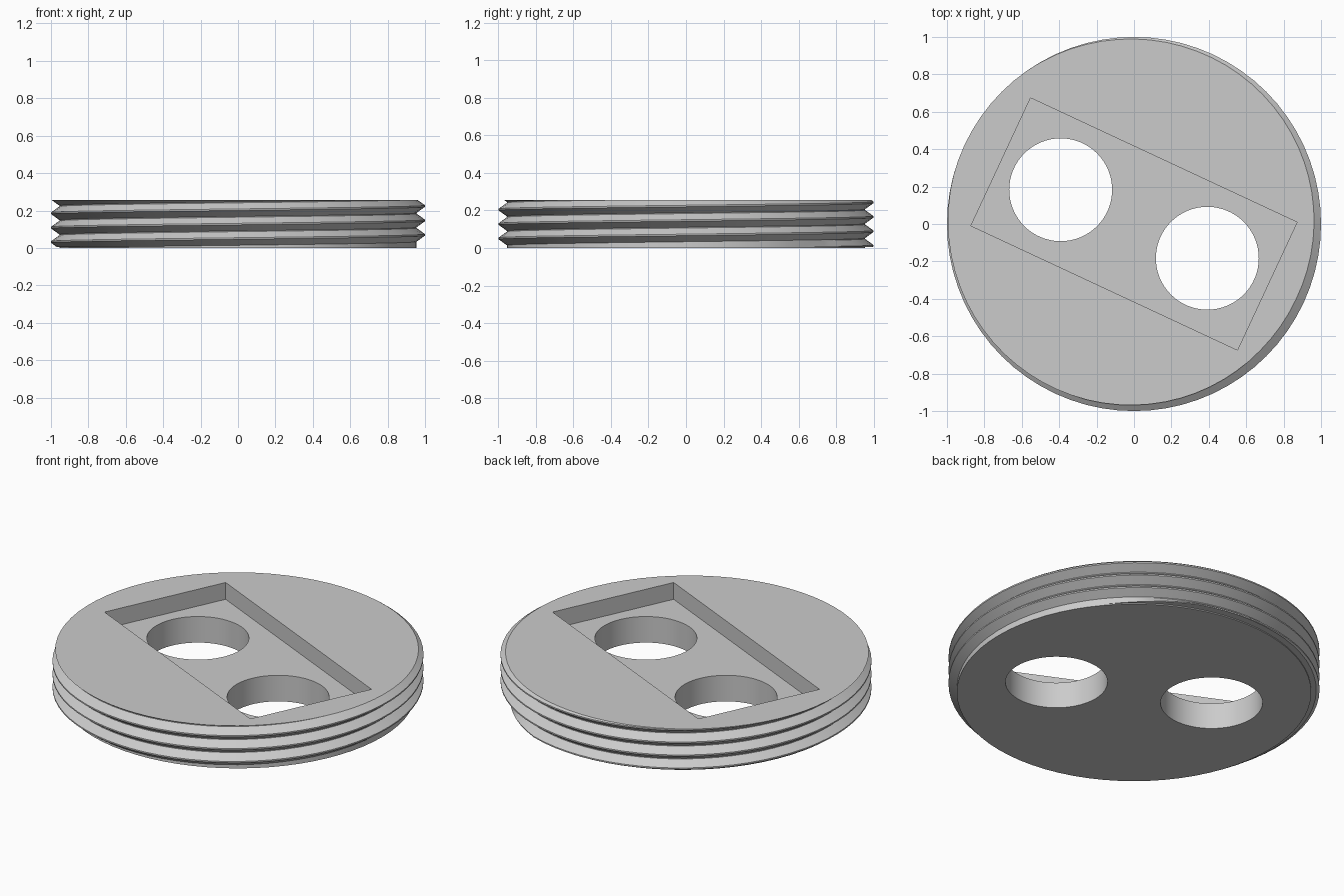
import bpy
import bmesh
from math import cos, sin, pi, radians
from mathutils import Matrix

cube = bpy.data.objects.get("Cube")
if cube:
    bpy.data.objects.remove(cube, do_unlink=True)

SEGMENTS = 72
TOP, LEDGE = 0.255, 0.006        # top face, start of the thread
CORE, DEPTH = 0.955, 0.045       # root radius, thread depth
PITCH, FIRST = 0.077, 0.07       # rise per turn, crest height at +x
HALF, CREST = 0.0365, 0.004      # half widths of thread base and crest
TURNS = range(-2, 4)


def clamp(v, low=0.0, high=1.0):
    return max(low, min(high, v))


def crests(turn):
    return [FIRST + PITCH * (turn + k) for k in TURNS]


def radius(turn, z):
    """Thread radius at a height, with the first turn fading in."""
    best = 0.0
    for c in crests(turn):
        fade = clamp((c - 0.002) / 0.006)
        best = max(best, fade * clamp((HALF - abs(z - c)) / (HALF - CREST)))
    return CORE + DEPTH * best


# Threaded disc: one profile column per angle, following the helix
bm = bmesh.new()
columns = []
for i in range(SEGMENTS + 1):
    turn = i / SEGMENTS
    profile = [(CORE, 0.0), (CORE, LEDGE)]
    for c in crests(turn):
        for offset in (-HALF, -CREST, CREST, HALF):
            z = clamp(c + offset, LEDGE, TOP)
            profile.append((radius(turn, z), z))
    a = 2 * pi * turn
    columns.append([bm.verts.new((r * cos(a), r * sin(a), z)) for r, z in profile])

for left, right in zip(columns, columns[1:]):
    for j in range(len(left) - 1):
        bm.faces.new((left[j], right[j], right[j + 1], left[j + 1]))
bmesh.ops.remove_doubles(bm, verts=bm.verts, dist=1e-5)

# Flat top and bottom
bmesh.ops.holes_fill(bm, edges=[e for e in bm.edges if e.is_boundary], sides=0)
bmesh.ops.recalc_face_normals(bm, faces=bm.faces)


def add_object(name, mesh_bm):
    mesh = bpy.data.meshes.new(name)
    mesh_bm.to_mesh(mesh)
    mesh_bm.free()
    obj = bpy.data.objects.new(name, mesh)
    bpy.context.collection.objects.link(obj)
    return obj


disc = add_object("threaded_disc", bm)

grey = bpy.data.materials.new("light_grey")
grey.use_nodes = True
colour = (0.6, 0.6, 0.6, 1.0)
grey.diffuse_color = colour
grey.node_tree.nodes["Principled BSDF"].inputs["Base Color"].default_value = colour
disc.data.materials.append(grey)

# Cutters: slanted rectangular pocket and two through holes
cutters = []
slant = Matrix.Rotation(radians(-25), 4, "Z")
bm = bmesh.new()
bmesh.ops.create_cube(bm, size=1, matrix=Matrix.Translation((0, 0, 0.355)) @ slant
                      @ Matrix.Diagonal((1.572, 0.754, 0.4, 1)))
cutters.append(add_object("pocket_cutter", bm))

for side in (-1, 1):
    bm = bmesh.new()
    bmesh.ops.create_cone(bm, cap_ends=True, segments=64, radius1=0.275, radius2=0.275,
                          depth=1, matrix=Matrix.Translation((0.392 * side, -0.183 * side, 0.1)))
    cutters.append(add_object("hole_cutter", bm))

bpy.ops.object.select_all(action="DESELECT")
disc.select_set(True)
bpy.context.view_layer.objects.active = disc
for cutter in cutters:
    cutter.hide_render = True
    cut = disc.modifiers.new("cut", "BOOLEAN")
    cut.operation = "DIFFERENCE"
    cut.solver = "EXACT"
    cut.object = cutter
    bpy.ops.object.modifier_apply(modifier=cut.name)
    bpy.data.objects.remove(cutter, do_unlink=True)

bpy.ops.object.shade_smooth_by_angle(angle=radians(25))
